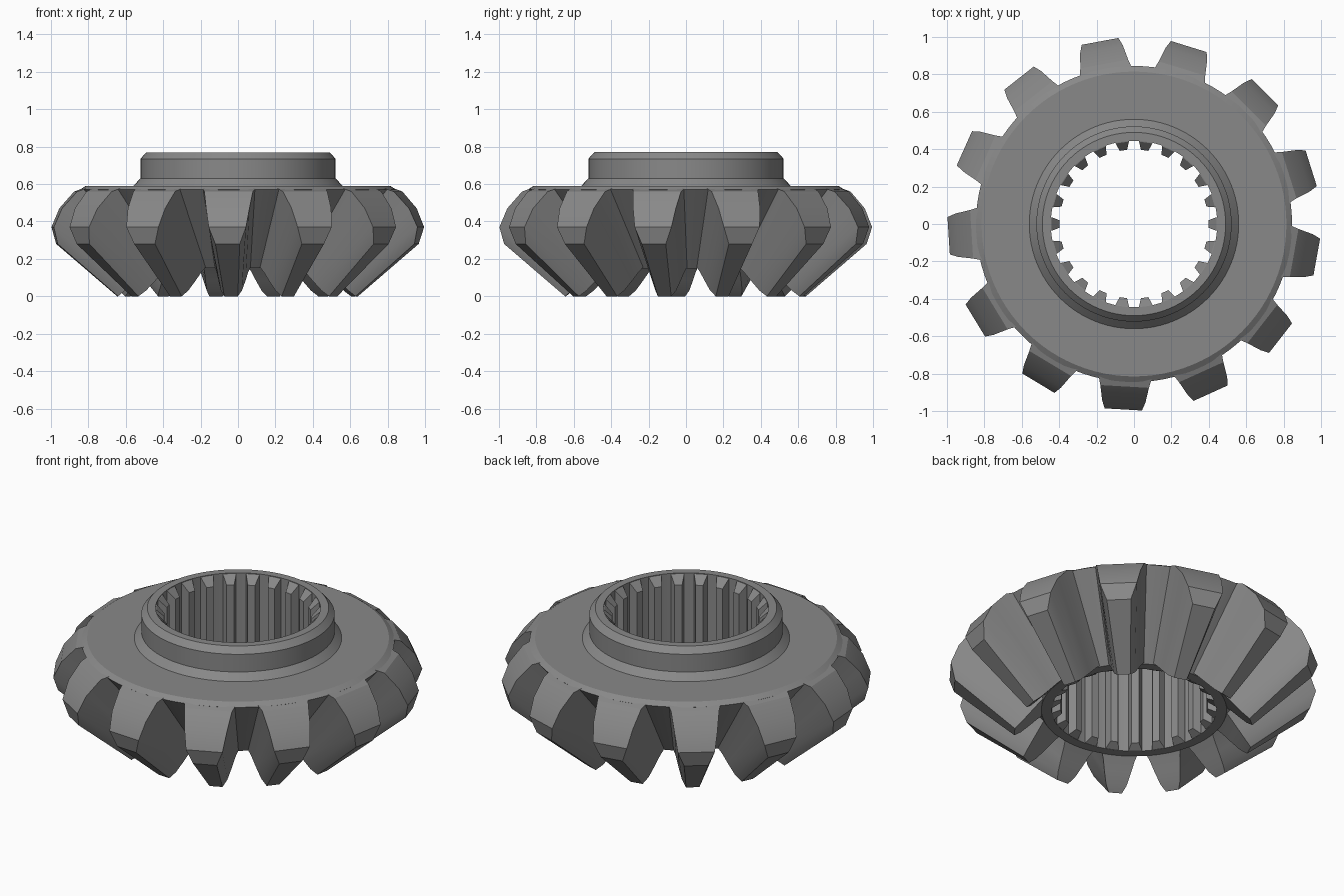
import bpy, bmesh, math
from math import cos, sin, pi, radians

if "Cube" in bpy.data.objects:
    bpy.data.objects.remove(bpy.data.objects["Cube"])

steel = bpy.data.materials.new("steel grey")
steel.use_nodes = True
COLOUR = (0.25, 0.25, 0.25, 1)
steel.diffuse_color = COLOUR
steel.node_tree.nodes["Principled BSDF"].inputs["Base Color"].default_value = COLOUR


def finish(bm, name, angle):
    bmesh.ops.recalc_face_normals(bm, faces=bm.faces)
    mesh = bpy.data.meshes.new(name)
    bm.to_mesh(mesh)
    bm.free()
    mesh.materials.append(steel)
    obj = bpy.data.objects.new(name, mesh)
    bpy.context.collection.objects.link(obj)
    bpy.ops.object.select_all(action='DESELECT')
    obj.select_set(True)
    bpy.context.view_layer.objects.active = obj
    bpy.ops.object.shade_smooth_by_angle(angle=radians(angle))
    return obj


def place(bm, r, side, z, a):
    """Vertex at radius r, offset sideways, turned to angle a."""
    return bm.verts.new((r * cos(a) - side * sin(a), r * sin(a) + side * cos(a), z))


def bridge(bm, rows, closed):
    """Quads between neighbouring rows of vertices."""
    for p, q in zip(rows, rows[1:] + rows[:1] if closed else rows[1:]):
        for i in range(len(p)):
            j = (i + 1) % len(p)
            bm.faces.new((p[i], p[j], q[j], q[i]))


# Hub: collar, flat top, root cone and bore turned as one ring
HUB = [(0.445, 0.77), (0.49, 0.77), (0.522, 0.735), (0.522, 0.63), (0.56, 0.59),
       (0.815, 0.59), (0.845, 0.57), (0.50, 0.15), (0.445, 0.15)]
bm = bmesh.new()
SEGMENTS = 96
rings = [[place(bm, r, 0, z, 2 * pi * k / SEGMENTS) for k in range(SEGMENTS)]
         for r, z in HUB]
bridge(bm, rings, True)
finish(bm, "gear_hub", 25)

# Bevel teeth: (radius, height, half width) from root to tip at each end
OUTER = [(0.79, 0.588, 0.15), (0.87, 0.56, 0.13), (0.95, 0.47, 0.116),
         (0.993, 0.37, 0.1), (0.97, 0.28, 0.065)]
INNER = [(0.47, 0.18, 0.105), (0.52, 0.13, 0.085), (0.56, 0.085, 0.073),
         (0.61, 0.03, 0.056), (0.645, 0, 0.036)]
TEETH = 13
bm = bmesh.new()
for k in range(TEETH):
    a = radians(-93.3) + 2 * pi * k / TEETH
    rows = []
    for (ro, zo, wo), (ri, zi, wi) in zip(OUTER, INNER):
        rows.append([place(bm, ro, -wo, zo, a), place(bm, ro, wo, zo, a),
                     place(bm, ri, wi, zi, a), place(bm, ri, -wi, zi, a)])
    bridge(bm, rows, False)
    bm.faces.new(rows[-1])
    bm.faces.new(rows[0])
finish(bm, "bevel_teeth", 22)

# Bore splines: tapered ribs with chamfered ends
SPLINES = 22
bm = bmesh.new()
for k in range(SPLINES):
    a = -pi / 2 + 2 * pi * (k + 0.5) / SPLINES
    rows = []
    for r, half, low, high in [(0.455, 0.036, 0.151, 0.769), (0.44, 0.036, 0.151, 0.765),
                               (0.398, 0.02, 0.175, 0.72)]:
        rows.append([place(bm, r, -half, low, a), place(bm, r, half, low, a),
                     place(bm, r, half, high, a), place(bm, r, -half, high, a)])
    bridge(bm, rows, False)
    bm.faces.new(rows[-1])
    bm.faces.new(rows[0])
finish(bm, "bore_splines", 20)
